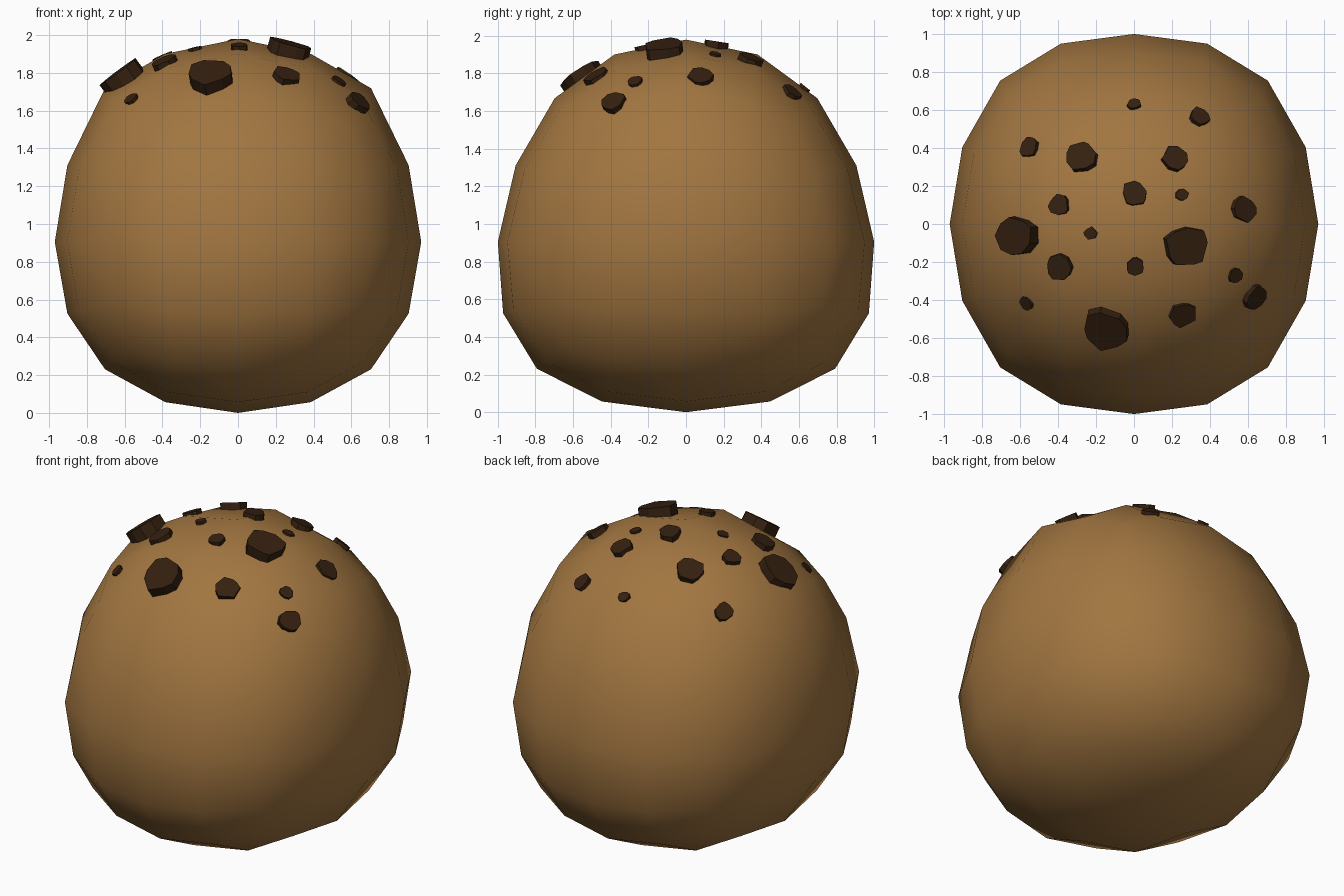
import bpy, bmesh, math, random
from mathutils import Vector
from mathutils.bvhtree import BVHTree

if "Cube" in bpy.data.objects:
    bpy.data.objects.remove(bpy.data.objects["Cube"])

random.seed(4)


def material(name, rgb):
    m = bpy.data.materials.new(name)
    m.diffuse_color = (*rgb, 1)
    m.use_nodes = True
    m.node_tree.nodes["Principled BSDF"].inputs["Base Color"].default_value = m.diffuse_color
    return m


DOUGH = material("golden_brown", (0.36, 0.18, 0.052))
CHOCOLATE = material("dark_chocolate", (0.035, 0.0145, 0.005))


def add_object(name, bm, mat):
    mesh = bpy.data.meshes.new(name)
    bm.to_mesh(mesh)
    bm.free()
    mesh.materials.append(mat)
    ob = bpy.data.objects.new(name, mesh)
    bpy.context.collection.objects.link(ob)
    return ob


# Body: a cube rounded by two levels of subdivision
bm = bmesh.new()
bmesh.ops.create_cube(bm, size=2)
body = add_object("dough_ball", bm, DOUGH)
sub = body.modifiers.new("round", 'SUBSURF')
sub.levels = sub.render_levels = 2
dg = bpy.context.evaluated_depsgraph_get()
body.data = bpy.data.meshes.new_from_object(body.evaluated_get(dg))
body.modifiers.clear()

# Slump the ball: lower its belly and widen the base from front to back
half = max(v.co.z for v in body.data.vertices)
for v in body.data.vertices:
    a, b, w = v.co / half
    x = 0.97 * a
    y = b * (1 - 0.09 * w + 0.05 * w * w) * (1 + 0.14 * a * a * b * b)
    z = 0.99 + 0.99 * w - 0.085 * (1 - w * w)
    shoulder = min(1, max(0, (abs(a) * w - 0.376) / 0.15))
    z += 0.05 * shoulder * max(0, 1 - b * b)
    v.co = (x, y, z)
for p in body.data.polygons:
    p.use_smooth = True

# Chips: irregular flat prisms sitting on the upper surface (x, y, width)
CHIPS = [
    (0, .635, .07), (.35, .57, .11), (-.555, .405, .115), (-.28, .36, .17),
    (.22, .35, .14), (.005, .16, .14), (.255, .155, .07), (.585, .08, .14),
    (-.4, .10, .11), (-.635, -.06, .23), (-.23, -.05, .07), (.28, -.12, .23),
    (.005, -.225, .10), (-.4, -.23, .14), (.535, -.275, .085),
    (-.57, -.42, .075), (-.15, -.56, .24), (.26, -.48, .14), (.65, -.385, .14),
]
bm = bmesh.new()
bm.from_mesh(body.data)
tree = BVHTree.FromBMesh(bm)
bm.free()


def add_chip(name, x, y, width):
    r = width / 2
    rise = 0.5 * r if width > 0.2 else 0.35 * r
    k = 1 - rise * 0.9
    hit = tree.ray_cast(Vector((x * k, y * k, 3)), Vector((0, 0, -1)))[0]
    normal = (hit - Vector((0, 0, 0.95))).normalized()
    turn = normal.to_track_quat('Z', 'Y')
    n = 9
    start = random.uniform(0, math.tau)
    bm = bmesh.new()
    ring = []
    for i in range(n):
        t = start + math.tau * (i + random.uniform(-.25, .25)) / n
        d = r * random.uniform(.86, 1.1)
        ring.append(bm.verts.new(
            hit + turn @ Vector((d * math.cos(t), d * math.sin(t), -.03))))
    face = bm.faces.new(ring)
    top = bmesh.ops.extrude_face_region(bm, geom=[face])
    verts = [g for g in top["geom"] if isinstance(g, bmesh.types.BMVert)]
    bmesh.ops.translate(bm, verts=verts, vec=normal * (rise + .03))
    bmesh.ops.recalc_face_normals(bm, faces=bm.faces)
    add_object(name, bm, CHOCOLATE)


for i, chip in enumerate(CHIPS, 1):
    add_chip(f"chocolate_chip_{i}", *chip)
